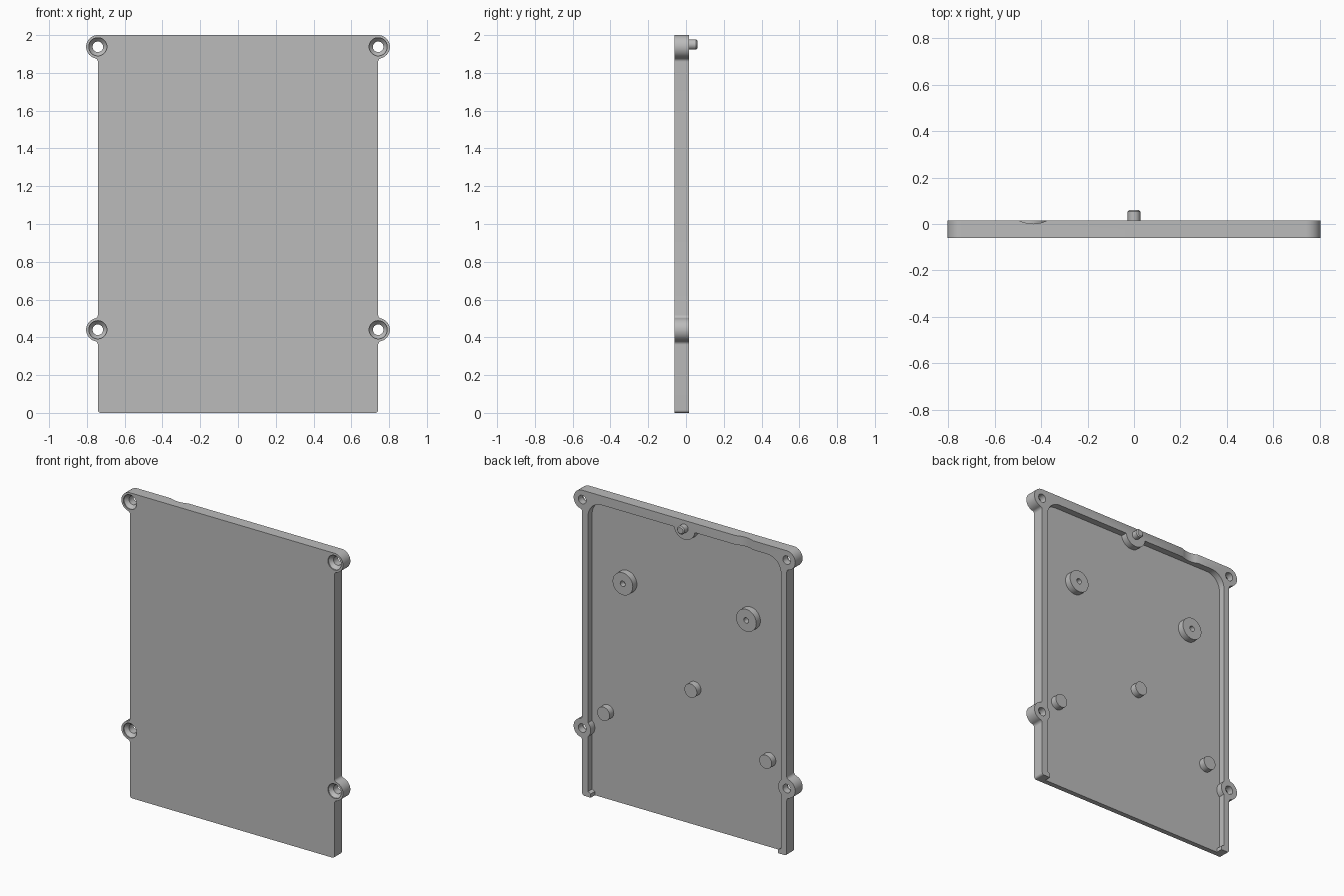
import bpy
import bmesh
from math import radians, sin, cos, atan2, degrees, sqrt, tau
from mathutils import Matrix

if "Cube" in bpy.data.objects:
    bpy.data.objects.remove(bpy.data.objects["Cube"], do_unlink=True)

FRONT, FLOOR, RIM = -0.06, -0.027, 0.016
SIDE, TOP = 0.742, 2.0
LUG_R = 0.062
LUG_Z = (0.44, TOP - LUG_R)

grey = bpy.data.materials.new("plain_grey")
grey.use_nodes = True
colour = (0.5, 0.5, 0.5, 1)
grey.diffuse_color = colour
grey.node_tree.nodes["Principled BSDF"].inputs["Base Color"].default_value = colour


def finish(bm, name):
    bmesh.ops.remove_doubles(bm, verts=bm.verts, dist=1e-5)
    bmesh.ops.recalc_face_normals(bm, faces=bm.faces)
    mesh = bpy.data.meshes.new(name)
    bm.to_mesh(mesh)
    bm.free()
    mesh.materials.append(grey)
    obj = bpy.data.objects.new(name, mesh)
    bpy.context.collection.objects.link(obj)
    return obj


def prism(name, outline, y0, y1):
    """Extrude an (x, z) outline along y."""
    bm = bmesh.new()
    face = bm.faces.new([bm.verts.new((x, y0, z)) for x, z in outline])
    ext = bmesh.ops.extrude_face_region(bm, geom=[face])
    verts = [v for v in ext["geom"] if isinstance(v, bmesh.types.BMVert)]
    bmesh.ops.translate(bm, verts=verts, vec=(0, y1 - y0, 0))
    return finish(bm, name)


def turned(name, x, z, profile, steps=40):
    """Spin an (r, y) profile round the y axis at (x, z)."""
    bm = bmesh.new()
    verts = [bm.verts.new((r, y, 0)) for r, y in profile]
    edges = [bm.edges.new(pair) for pair in zip(verts, verts[1:])]
    bmesh.ops.spin(bm, geom=verts + edges, cent=(0, 0, 0), axis=(0, 1, 0),
                   angle=tau, steps=steps)
    bmesh.ops.translate(bm, verts=bm.verts, vec=(x, 0, z))
    return finish(bm, name)


def rod(name, x, z, r, y0, y1):
    return turned(name, x, z, [(0, y0), (r, y0), (r, y1), (0, y1)])


def cut(target, cutter):
    cutter.hide_render = True
    mod = target.modifiers.new("cut", "BOOLEAN")
    mod.operation, mod.solver, mod.object = "DIFFERENCE", "EXACT", cutter
    bpy.context.view_layer.objects.active = target
    bpy.ops.object.modifier_apply(modifier=mod.name)
    bpy.data.objects.remove(cutter, do_unlink=True)


def arc(cx, cz, r, a0, a1, n=8):
    angles = [radians(a0 + (a1 - a0) * i / n) for i in range(n + 1)]
    return [(cx + r * cos(a), cz + r * sin(a)) for a in angles]


def mirrored(half):
    return half + [(-x, z) for x, z in reversed(half)]


# Outer outline: rounded bottom corners and lugs blended into the sides
fillet = 0.02
reach = sqrt(LUG_R ** 2 + 2 * LUG_R * fillet)
turn = degrees(atan2(reach, -fillet))
half = arc(SIDE - 0.015, 0.015, 0.015, -90, 0)
for z, end in zip(LUG_Z, (180 - turn, 90)):
    half += arc(SIDE + fillet, z - reach, fillet, 180, turn)
    half += arc(SIDE, z, LUG_R, turn - 180, end, 20)[1:]
    if end != 90:
        half += arc(SIDE + fillet, z + reach, fillet, -turn, -180)[1:]
cover = prism("cover_tray", mirrored(half), FRONT, RIM)

# Recess in the back, open at the bottom, leaving lugs and pin boss standing
inner, corner, ceiling = 0.70, 0.1, 1.94
half = [(0.68, -0.1), (0.68, 0.025), (inner, 0.035)]
half += arc(inner - corner, ceiling - corner, corner, 0, 90, 12)
recess = prism("recess_cutter", mirrored(half), FLOOR, 0.1)
for x in (-SIDE, SIDE):
    for z in LUG_Z:
        cut(recess, rod("lug_keep", x, z, LUG_R, -0.1, 0.2))
cut(recess, rod("boss_keep", 0, 1.95, 0.076, -0.1, 0.2))
cut(cover, recess)

# Countersunk screw holes
for x in (-SIDE, SIDE):
    for z in LUG_Z:
        cut(cover, turned("screw_cutter", x, z, [
            (0, -0.1), (0.048, -0.1), (0.048, FRONT + 0.008),
            (0.028, FRONT + 0.03), (0.028, 0.1), (0, 0.1)]))

# Shallow curved notch across the top rim
notch = rod("notch_cutter", 0, 0, 0.14, -0.1, 0.1)
notch.data.transform(Matrix.Translation((-0.435, 0.141, 1.97))
                     @ Matrix.Rotation(radians(90), 4, "X"))
cut(cover, notch)

parts = [cover]

# Locating pin with a chamfered tip
parts.append(turned("locating_pin", 0, 1.95, [
    (0, FLOOR), (0.027, FLOOR), (0.027, 0.053), (0.02, 0.06), (0, 0.06)]))

# Round bosses with blind holes
for side, x in (("left", 0.448), ("right", -0.448)):
    parts.append(turned(side + "_screw_boss", x, 1.464, [
        (0, FLOOR - 0.005), (0.073, FLOOR - 0.005), (0.073, RIM),
        (0.018, RIM), (0.018, FLOOR + 0.005), (0, FLOOR + 0.005)]))

# Small support pegs
for name, x, z in (("left", 0.588, 0.574), ("right", -0.588, 0.574),
                   ("middle", -0.045, 0.895)):
    parts.append(rod(name + "_support_peg", x, z, 0.045, FLOOR - 0.005, RIM))

bpy.ops.object.select_all(action="DESELECT")
for part in parts:
    part.select_set(True)
bpy.context.view_layer.objects.active = cover
bpy.ops.object.shade_smooth_by_angle(angle=radians(30))
